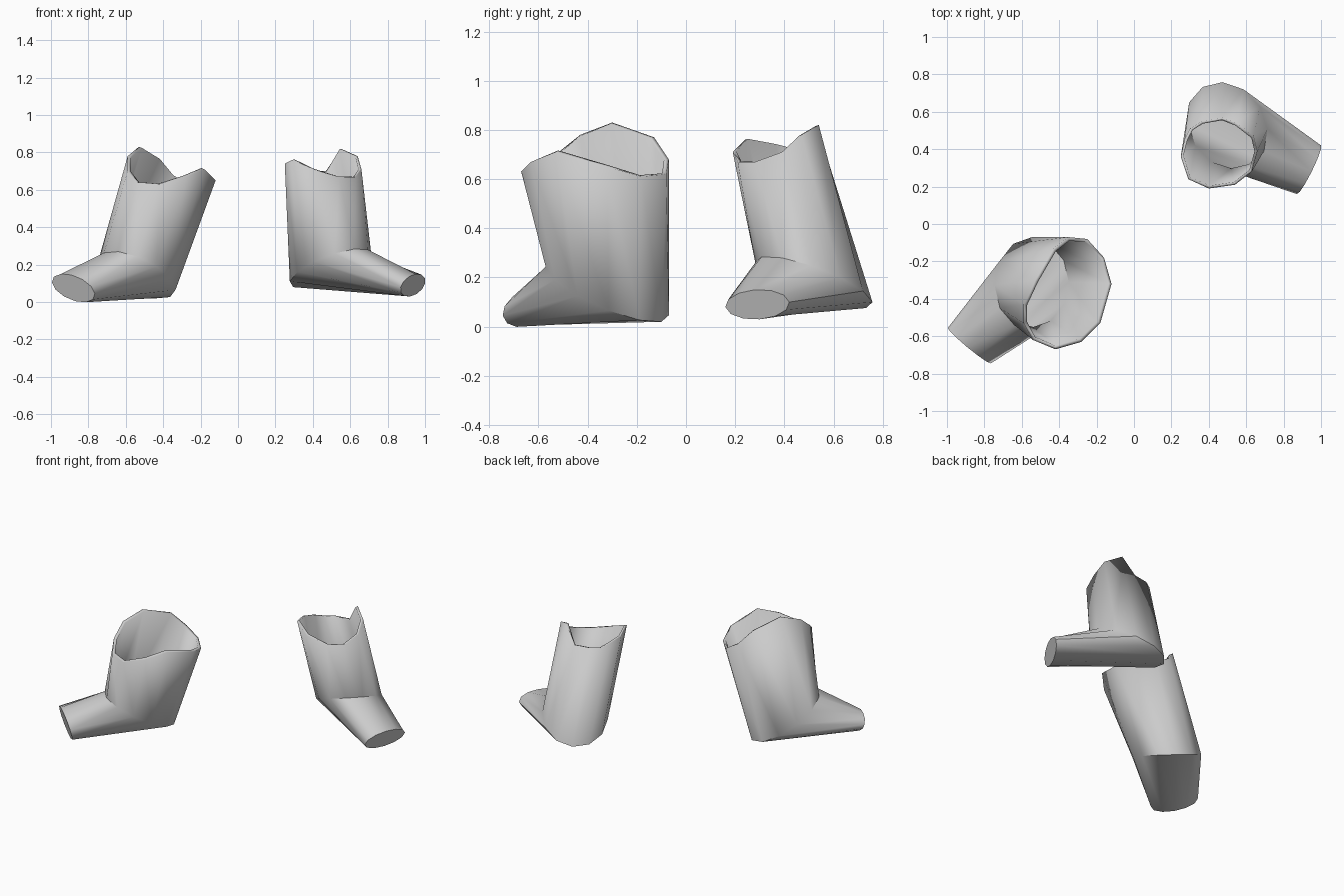
import bpy, bmesh, math
from mathutils import Vector

cube = bpy.data.objects.get("Cube")
if cube:
    bpy.data.objects.remove(cube)

SIDES = 12

grey = bpy.data.materials.new("plain grey")
grey.use_nodes = True
colour = (0.6, 0.6, 0.6, 1)
grey.diffuse_color = colour
grey.node_tree.nodes["Principled BSDF"].inputs["Base Color"].default_value = colour


def oval(centre, forward, side):
    """Ring of points on the ellipse spanned by two half axes."""
    c, u, v = Vector(centre), Vector(forward), Vector(side)
    angles = [math.tau * i / SIDES for i in range(SIDES)]
    return [c + u * math.cos(a) + v * math.sin(a) for a in angles]


def build_boot(name, rim, ankle, toe, wall):
    """Loft the wavy rim to the slanted ankle ring and on to the closed toe."""
    bm = bmesh.new()
    rings = [[bm.verts.new(p) for p in ring] for ring in (rim, ankle, toe)]
    for upper, lower in zip(rings, rings[1:]):
        for i in range(SIDES):
            j = (i + 1) % SIDES
            bm.faces.new((upper[i], upper[j], lower[j], lower[i]))
    bm.faces.new(rings[-1])
    bmesh.ops.recalc_face_normals(bm, faces=bm.faces)

    mesh = bpy.data.meshes.new(name)
    bm.to_mesh(mesh)
    bm.free()
    mesh.materials.append(grey)
    boot = bpy.data.objects.new(name, mesh)
    bpy.context.collection.objects.link(boot)

    # Hollow shell with a visible rim thickness
    shell = boot.modifiers.new("shell", "SOLIDIFY")
    shell.thickness = wall
    shell.offset = -1

    # Smooth sides, sharp rim and toe edge
    bpy.ops.object.select_all(action="DESELECT")
    boot.select_set(True)
    bpy.context.view_layer.objects.active = boot
    bpy.ops.object.shade_smooth_by_angle(angle=math.radians(50))
    return boot


# Rims start at the instep and run round the shaft
right_rim = [
    (-.54, -.62, .64), (-.42, -.67, .63), (-.28, -.63, .67), (-.18, -.53, .71),
    (-.12, -.32, .65), (-.16, -.18, .61), (-.25, -.08, .62), (-.35, -.07, .68),
    (-.43, -.13, .77), (-.53, -.3, .83), (-.59, -.43, .78), (-.59, -.53, .7)]
left_rim = [
    (.63, .28, .67), (.54, .21, .67), (.4, .19, .71), (.29, .24, .76),
    (.25, .36, .74), (.27, .45, .72), (.3, .51, .7), (.36, .55, .7),
    (.47, .57, .7), (.55, .54, .82), (.64, .47, .78), (.66, .39, .71)]

build_boot(
    "right_boot", right_rim,
    oval((-.54, -.32, .145), (-.1, -.22, .125), (.18, -.12, -.02)),
    oval((-.88, -.65, .075), (-.01, -.01, .07), (.115, -.095, -.03)),
    wall=.02)
build_boot(
    "left_boot", left_rim,
    oval((.495, .52, .18), (.2, -.13, .1), (-.09, -.2, .035)),
    oval((.935, .29, .09), (.015, -.01, .06), (-.065, -.13, -.01)),
    wall=.016)
